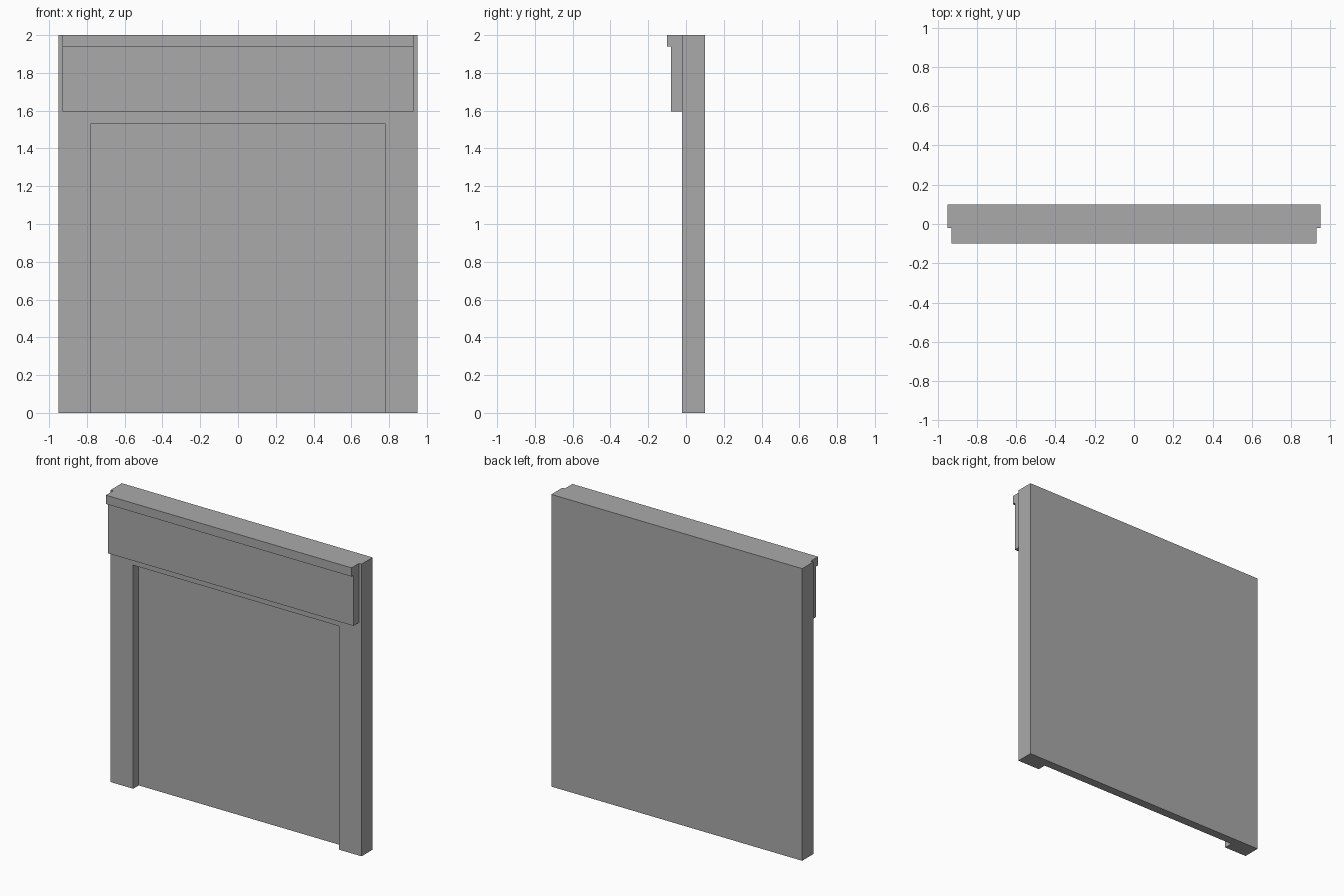
import bpy
import bmesh

cube = bpy.data.objects.get("Cube")
if cube:
    bpy.data.objects.remove(cube, do_unlink=True)

# Single plain grey
GREY = (0.40, 0.40, 0.40, 1.0)
grey = bpy.data.materials.new("plain grey")
grey.use_nodes = True
grey.diffuse_color = GREY
grey.node_tree.nodes["Principled BSDF"].inputs["Base Color"].default_value = GREY


def extrude_along_x(name, profile, half_width):
    """Extrude a (y, z) profile symmetrically along x."""
    bm = bmesh.new()
    face = bm.faces.new([bm.verts.new((-half_width, y, z)) for y, z in profile])
    new = bmesh.ops.extrude_face_region(bm, geom=[face])["geom"]
    verts = [v for v in new if isinstance(v, bmesh.types.BMVert)]
    bmesh.ops.translate(bm, verts=verts, vec=(2 * half_width, 0, 0))
    bmesh.ops.recalc_face_normals(bm, faces=bm.faces)
    mesh = bpy.data.meshes.new(name)
    bm.to_mesh(mesh)
    bm.free()
    mesh.materials.append(grey)
    obj = bpy.data.objects.new(name, mesh)
    bpy.context.collection.objects.link(obj)
    return obj


def rectangle(y0, y1, z0, z1):
    return [(y0, z0), (y1, z0), (y1, z1), (y0, z1)]


FRONT, BACK, TOP = -0.02, 0.10, 2.0

# Wall slab with a shallow recess open at the floor
wall = extrude_along_x("wall", rectangle(FRONT, BACK, 0, TOP), 0.95)
cutter = extrude_along_x("recess_cutter", rectangle(-0.2, 0.04, -0.2, 1.53), 0.78)
cutter.hide_render = True
cutter.hide_set(True)
cut = wall.modifiers.new("recess", "BOOLEAN")
cut.operation = "DIFFERENCE"
cut.solver = "EXACT"
cut.object = cutter

# Bake the recess and drop the cutter
bpy.context.view_layer.objects.active = wall
bpy.ops.object.modifier_apply(modifier=cut.name)
bpy.data.objects.remove(cutter, do_unlink=True)

# Fascia board with a projecting lip along its top edge
extrude_along_x("fascia", [
    (FRONT, 1.595), (-0.08, 1.595), (-0.08, 1.94),
    (-0.10, 1.94), (-0.10, TOP), (FRONT, TOP),
], 0.93)
